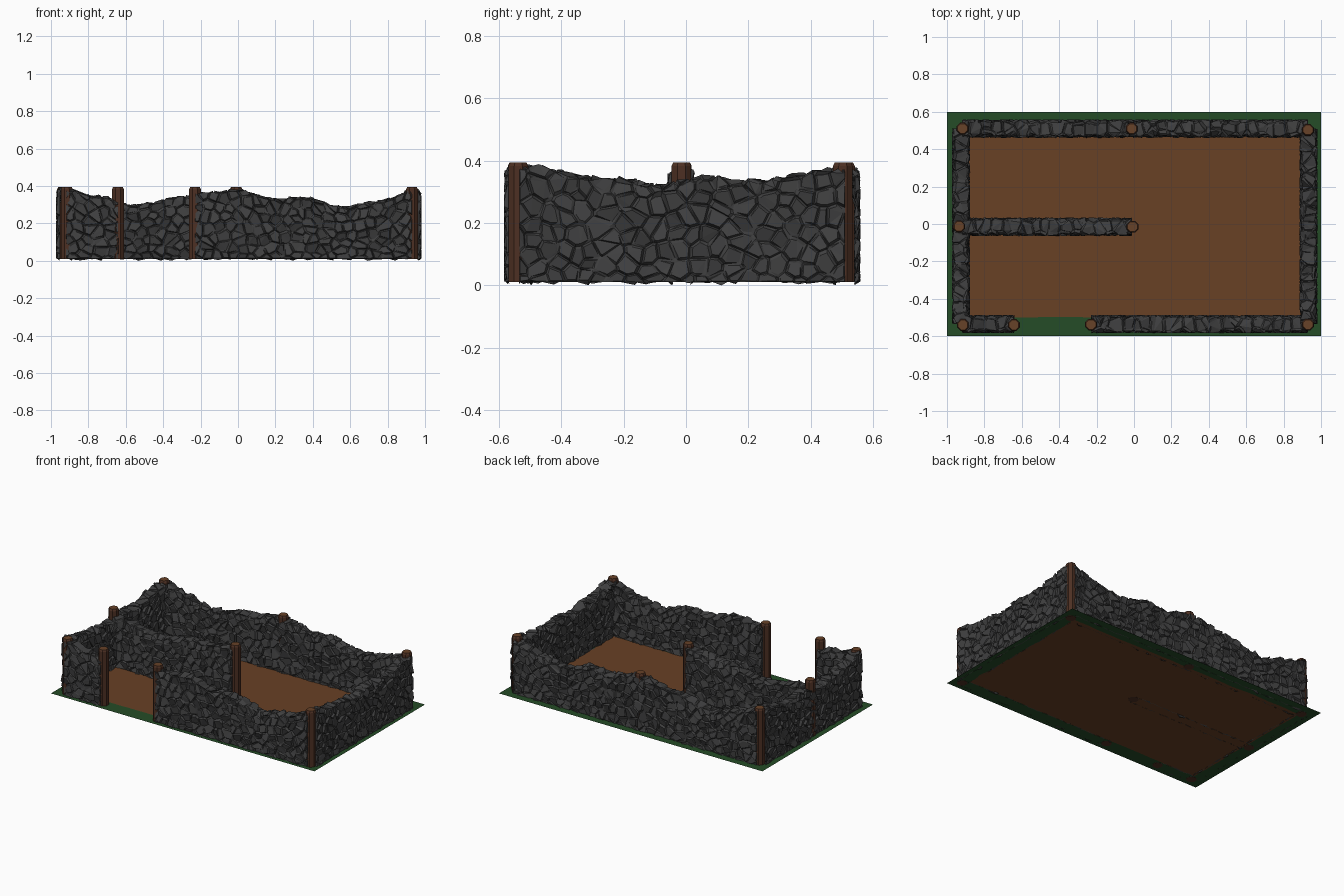
import bpy, bmesh, math, random
from mathutils import Vector, noise
from mathutils.geometry import delaunay_2d_cdt

if "Cube" in bpy.data.objects:
    bpy.data.objects.remove(bpy.data.objects["Cube"])

random.seed(7)
R = random.uniform


def material(name, rgb):
    m = bpy.data.materials.new(name)
    m.diffuse_color = (*rgb, 1)
    m.use_nodes = True
    m.node_tree.nodes["Principled BSDF"].inputs["Base Color"].default_value = m.diffuse_color
    return m


STONE = material("dark stone", (0.050, 0.050, 0.051))
BARK = material("dark wood", (0.075, 0.030, 0.017))
CUT = material("cut wood", (0.135, 0.054, 0.021))
DIRT = material("brown dirt", (0.140, 0.052, 0.018))
GRASS = material("dark grass", (0.018, 0.072, 0.020))
GROUND = 0.012


def finish(bm, name, mats):
    me = bpy.data.meshes.new(name)
    bm.to_mesh(me)
    bm.free()
    for m in mats:
        me.materials.append(m)
    ob = bpy.data.objects.new(name, me)
    bpy.context.collection.objects.link(ob)
    return ob


def profile_height(profile, t):
    for (t0, h0), (t1, h1) in zip(profile, profile[1:]):
        if t <= t1:
            k = max(0, (t - t0) / (t1 - t0))
            k = k * k * (3 - 2 * k)
            return h0 + (h1 - h0) * k
    return profile[-1][1]


def circumcentre(a, b, c):
    d = 2 * (a.x * (b.y - c.y) + b.x * (c.y - a.y) + c.x * (a.y - b.y))
    if abs(d) < 1e-9:
        return (a + b + c) / 3
    A, B, C = a.length_squared, b.length_squared, c.length_squared
    return Vector(((A * (b.y - c.y) + B * (c.y - a.y) + C * (a.y - b.y)) / d,
                   (A * (c.x - b.x) + B * (a.x - c.x) + C * (b.x - a.x)) / d))


# Rubble wall: Voronoi stones on a strip wrapped up one side, over the top and down the other
def wall(name, a, b, profile):
    a, b = Vector((*a, 0)), Vector((*b, 0))
    length = (b - a).length
    along = (b - a).normalized()
    side = along.cross(Vector((0, 0, 1)))
    H, T, half, step = 0.33, 0.09, 0.036, 0.054
    total = 2 * H + T

    def place(u, v, d):
        top = profile_height(profile, u / length) - 0.018
        top += 0.008 * noise.noise(Vector((u * 14 + a.x, a.y * 5, 0)))
        if v < H:
            ang, z = 0, v / H
        elif v > H + T:
            ang, z = math.pi, (total - v) / H
        else:
            ang, z = math.pi * (v - H) / T, 1
        c, s = math.cos(ang), math.sin(ang)
        off = math.copysign(abs(c) ** 0.6, c) * half
        if u <= 0 or u >= length:
            off, d = off * 0.75, 0
        z = GROUND + z * (top - GROUND) + s * 0.014 + s * d
        if v <= 0 or v >= total:
            z = R(0, 0.008) if random.random() < 0.1 else GROUND - 0.001
        return a + along * u + side * (off + c * d) + Vector((0, 0, z))

    seeds = []
    for i in range(-2, int(length / step) + 4):
        for j in range(-2, int(total / step) + 4):
            seeds.append(Vector(((i + R(-.48, .48) + 0.5 * (j % 2)) * step,
                                 (j + R(-.48, .48)) * step)))
    pts, _, tris, *_ = delaunay_2d_cdt(seeds, [], [], 0, 1e-6)
    cells = [[] for _ in pts]
    centres = []
    for k, t in enumerate(tris):
        p = circumcentre(*[pts[i] for i in t])
        centres.append(Vector((min(max(p.x, 0), length), min(max(p.y, 0), total))))
        for i in t:
            mid = sum((pts[n] for n in t), Vector((0, 0))) / 3 - pts[i]
            cells[i].append((math.atan2(mid.y, mid.x), k))

    bm = bmesh.new()
    ring_verts = [bm.verts.new(place(p.x, p.y, R(-0.008, 0.003))) for p in centres]
    for i, p in enumerate(pts):
        if not (-1.3 * step < p.x < length + 1.3 * step
                and -1.3 * step < p.y < total + 1.3 * step):
            continue
        order = [k for _, k in sorted(cells[i])]
        n = len(order)
        poly = [centres[k] for k in order]
        if n < 3:
            continue
        area = sum(poly[j].cross(poly[(j + 1) % n]) for j in range(n)) / 2
        if area < 1e-6:
            continue
        # tilted flat face of the stone, with bevels down to the joints
        mid = sum(poly, Vector((0, 0))) / n
        tilt, lift = Vector((R(-.35, .35), R(-.35, .35))), R(0.002, 0.008)
        face = []
        for q in poly:
            q2 = mid + (q - mid) * 0.76
            d = max(-0.004, min(0.013, lift + tilt.dot(q2 - mid)))
            face.append(bm.verts.new(place(q2.x, q2.y, d)))
        bm.faces.new(face)
        for j in range(n):
            m = (j + 1) % n
            bm.faces.new((ring_verts[order[j]], ring_verts[order[m]], face[m], face[j]))
    bmesh.ops.remove_doubles(bm, verts=bm.verts, dist=1e-5)
    bmesh.ops.delete(bm, geom=[v for v in bm.verts if not v.link_faces], context='VERTS')
    bmesh.ops.triangulate(bm, faces=[f for f in bm.faces if len(f.verts) > 3])
    finish(bm, name, [STONE])


def by_x(x0, x1, *pairs):
    return [((x - x0) / (x1 - x0), h) for x, h in pairs]


sag = ((0.2, .335), (0.35, .34), (0.56, .288), (0.75, .32), (0.93, .372))
wall("back_wall", (-0.92, 0.51), (0.93, 0.51), by_x(
    -0.92, 0.93, (-0.92, .385), (-0.75, .335), (-0.58, .285), (-0.3, .335), (-0.01, .37), *sag))
wall("front_wall_right", (-0.23, -0.535), (0.93, -0.535), by_x(
    -0.23, 0.93, (-0.23, .365), (0, .382), *sag))
wall("front_wall_left", (-0.92, -0.535), (-0.64, -0.535),
     [(0, .382), (.5, .35), (1, .335)])
side_sag = [(0, .385), (.3, .342), (.42, .325), (.56, .347), (.7, .335), (1, .375)]
wall("left_wall", (-0.925, -0.535), (-0.925, 0.51), side_sag)
wall("right_wall", (0.933, -0.535), (0.933, 0.51), side_sag)
wall("inner_wall", (-0.92, -0.015), (-0.01, -0.015),
     [(0, .35), (.38, .3), (.7, .345), (1, .372)])


# Eight-sided timber posts with chamfered, paler cut tops
def post(name, x, y):
    bm = bmesh.new()
    r, h = 0.034, 0.395
    rings = []
    for z, k in ((GROUND - 0.001, 1), (h - 0.012, 1), (h, 0.82)):
        rings.append([bm.verts.new((x + r * k * math.cos(t), y + r * k * math.sin(t), z))
                      for t in [(i + 0.5) * math.pi / 4 for i in range(8)]])
    for lo, hi in zip(rings, rings[1:]):
        for i in range(8):
            j = (i + 1) % 8
            bm.faces.new((lo[i], lo[j], hi[j], hi[i]))
    bm.faces.new(rings[0][::-1])
    bm.faces.new(rings[-1])
    bm.normal_update()
    for f in bm.faces:
        f.material_index = 1 if f.normal.z > 0.5 else 0
    finish(bm, name, [BARK, CUT])


for name, x, y in (("front_left", -0.915, -0.54), ("door_left", -0.642, -0.54),
                   ("door_right", -0.23, -0.538), ("front_right", 0.93, -0.538),
                   ("back_left", -0.917, 0.51), ("back_middle", -0.012, 0.51),
                   ("back_right", 0.93, 0.503), ("left_middle", -0.935, -0.013),
                   ("inner_end", -0.008, -0.015)):
    post(name + "_post", x, y)

# Ground: ragged dirt floor and the grass border around it
x0, x1, y0, y1 = -0.905, 0.9, -0.5, 0.5
corners = [(x0, y0), (x1, y0), (x1, y1), (x0, y1)]
outer_corners = [(-1, -.6), (1, -.6), (1, .6), (-1, .6)]
inner, outer = [], []
for i in range(4):
    p, q = Vector(corners[i]), Vector(corners[(i + 1) % 4])
    P, Q = Vector(outer_corners[i]), Vector(outer_corners[(i + 1) % 4])
    steps = 30 if i % 2 == 0 else 18
    for s in range(steps):
        w = p.lerp(q, s / steps)
        n = 0.016 * noise.noise(Vector((w.x * 9, w.y * 9, 3)))
        inner.append(w * (1 + n))
        outer.append(P.lerp(Q, s / steps))
bm = bmesh.new()
vi = [bm.verts.new((p.x, p.y, GROUND)) for p in inner]
vo = [bm.verts.new((p.x, p.y, GROUND)) for p in outer]
bm.faces.new(vi)
for i in range(len(vi)):
    j = (i + 1) % len(vi)
    bm.faces.new((vo[i], vo[j], vi[j], vi[i])).material_index = 1
finish(bm, "ground", [DIRT, GRASS])
